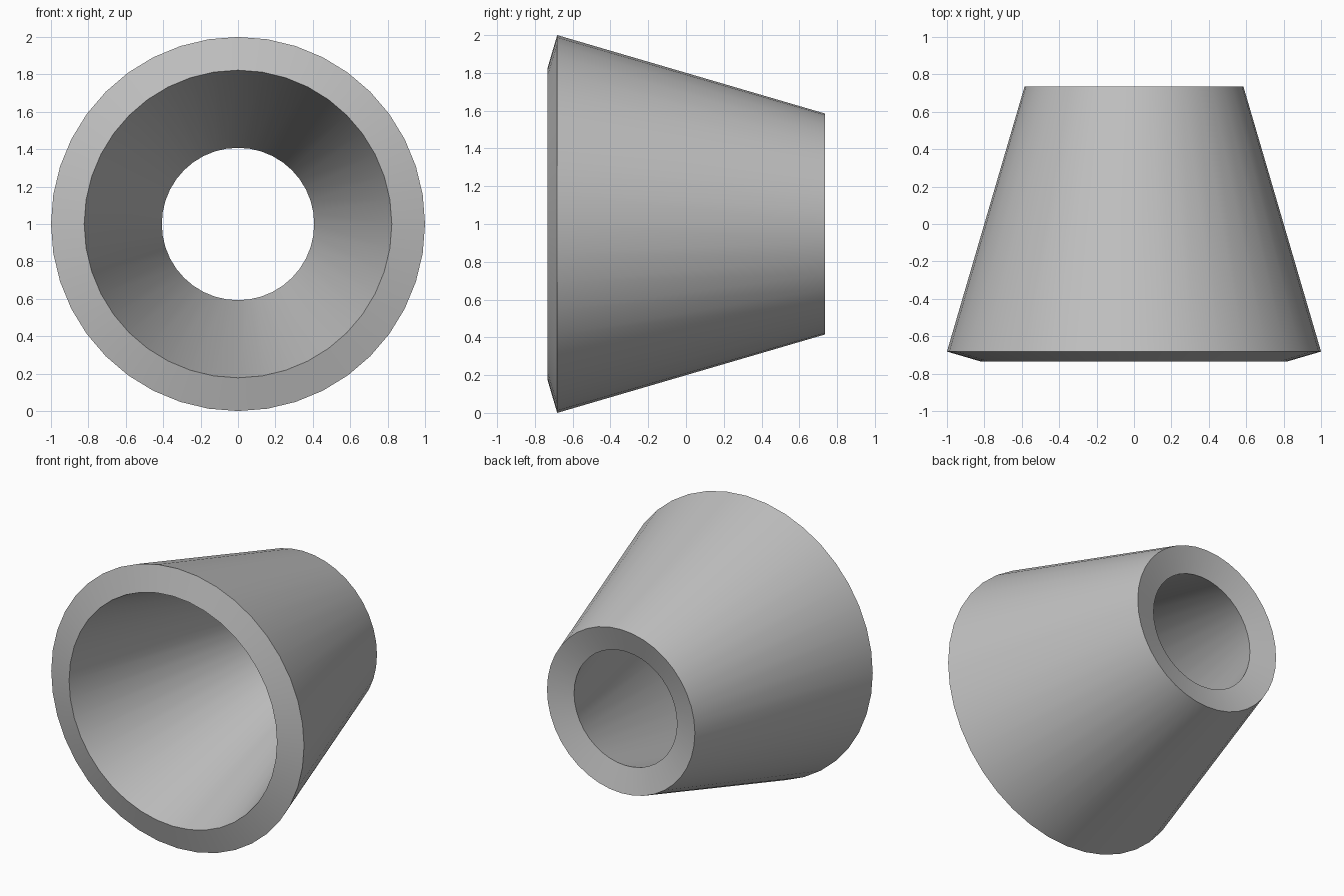
import bpy
import bmesh
import math
from mathutils import Vector

cube = bpy.data.objects.get("Cube")
if cube:
    bpy.data.objects.remove(cube, do_unlink=True)

SEGMENTS = 40
THICKNESS = 0.185
CENTRE = Vector((0, 0, 1))

# Outer wall profile as (y, radius), wide end first; the wall thickens inward
front = Vector((-0.682, 1.0))
back = Vector((0.735, 0.585))
slope = (back - front).normalized()
inward = Vector((slope.y, -slope.x)) * THICKNESS
profile = [front, back, back + inward, front + inward]

# Revolve the closed profile about the y axis
bm = bmesh.new()
verts = [bm.verts.new(CENTRE + Vector((0, y, r))) for y, r in profile]
edges = [bm.edges.new((verts[i - 1], verts[i])) for i in range(len(verts))]
bmesh.ops.spin(bm, geom=verts + edges, cent=CENTRE, axis=(0, 1, 0),
               angle=math.tau, steps=SEGMENTS, use_duplicate=False)
bmesh.ops.remove_doubles(bm, verts=bm.verts[:], dist=0.0005)
bmesh.ops.recalc_face_normals(bm, faces=bm.faces[:])
mesh = bpy.data.meshes.new("hollow_cone")
bm.to_mesh(mesh)
bm.free()

cone = bpy.data.objects.new("hollow_cone", mesh)
bpy.context.collection.objects.link(cone)

# Single plain grey
grey = bpy.data.materials.new("plain grey")
grey.use_nodes = True
colour = (0.53, 0.53, 0.53, 1)
grey.diffuse_color = colour
grey.node_tree.nodes["Principled BSDF"].inputs["Base Color"].default_value = colour
mesh.materials.append(grey)

# Smooth walls with crisp rims
bpy.ops.object.select_all(action="DESELECT")
cone.select_set(True)
bpy.context.view_layer.objects.active = cone
bpy.ops.object.shade_smooth_by_angle(angle=math.radians(30))
